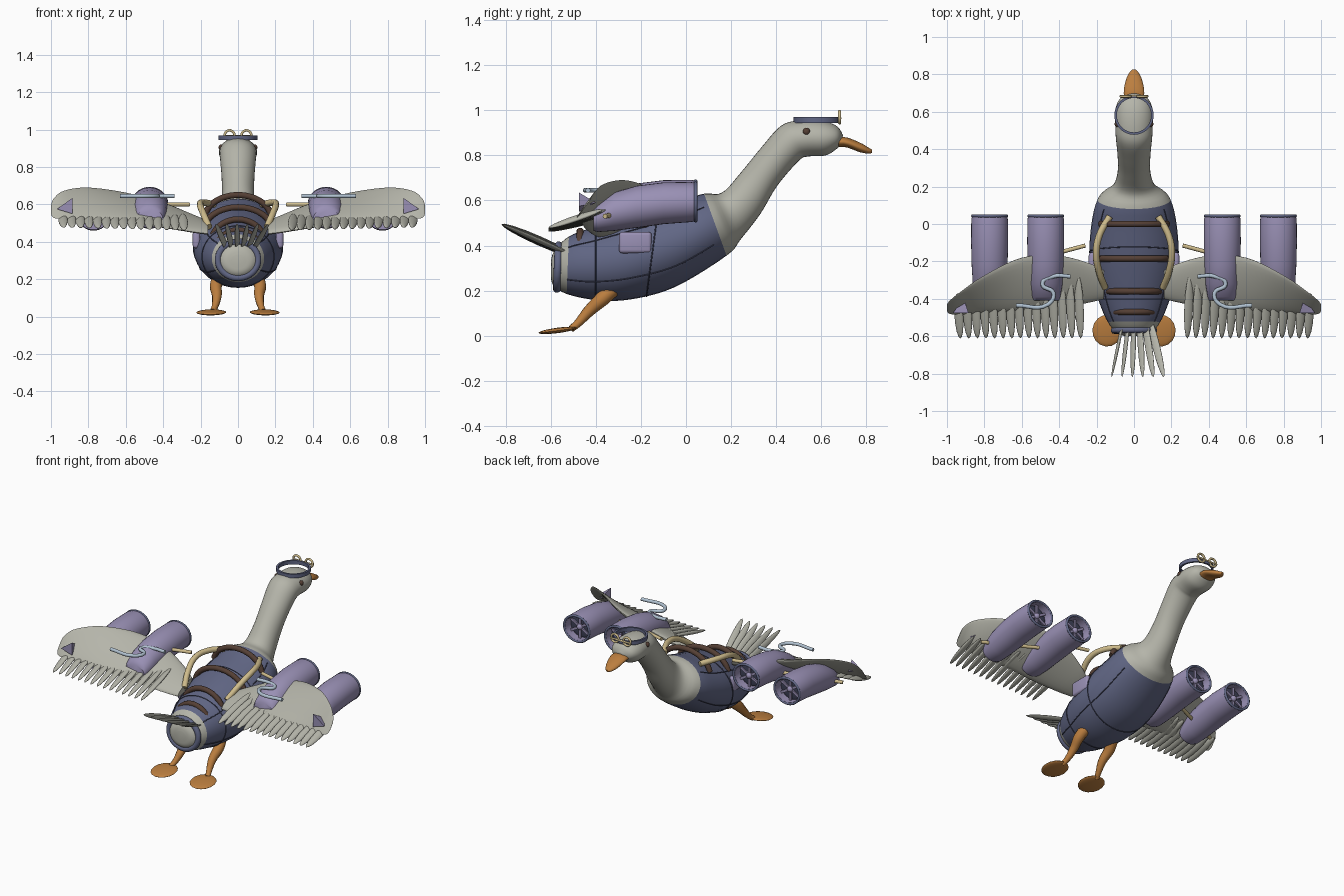
import bpy, bmesh, math
from mathutils import Vector, Matrix

cube = bpy.data.objects.get("Cube")
if cube:
    bpy.data.objects.remove(cube)


def material(name, rgb):
    m = bpy.data.materials.new(name)
    m.use_nodes = True
    m.diffuse_color = (*rgb, 1)
    m.node_tree.nodes["Principled BSDF"].inputs["Base Color"].default_value = (*rgb, 1)
    return m


grey = material("feather grey", (.46, .46, .40))
blue = material("vest blue", (.12, .135, .235))
purple = material("engine purple", (.32, .28, .46))
orange = material("leg orange", (.50, .21, .05))
brown = material("strap brown", (.09, .05, .035))
tan = material("hose tan", (.62, .50, .26))
pale = material("pipe pale blue", (.44, .54, .64))
dark = material("seam slate", (.05, .055, .1))
X, Y, Z = Vector((1, 0, 0)), Vector((0, 1, 0)), Vector((0, 0, 1))


def finish(name, bm, mat, angle=45):
    bmesh.ops.recalc_face_normals(bm, faces=bm.faces)
    me = bpy.data.meshes.new(name)
    bm.to_mesh(me)
    bm.free()
    me.materials.append(mat)
    ob = bpy.data.objects.new(name, me)
    bpy.context.scene.collection.objects.link(ob)
    bpy.ops.object.select_all(action='DESELECT')
    ob.select_set(True)
    bpy.context.view_layer.objects.active = ob
    bpy.ops.object.shade_smooth_by_angle(angle=math.radians(angle))
    return ob


def smooth_stations(st, steps):
    out = []
    for i in range(len(st) - 1):
        p = [Vector(st[max(0, min(len(st) - 1, i + k))]) for k in (-1, 0, 1, 2)]
        for j in range(steps):
            t = j / steps
            out.append(p[1] + .5 * t * (p[2] - p[0] + t * (2 * p[0] - 5 * p[1] + 4 * p[2] - p[3]
                       + t * (3 * (p[1] - p[2]) + p[3] - p[0]))))
    return out + [Vector(st[-1])]


def ring_point(s, axis, a):
    # station: x, then y and z of one edge, y and z of the other edge, half width
    p, q = Vector((s[0], s[1], s[2])), Vector((s[0], s[3], s[4]))
    return (p + q) / 2 + (p - q) / 2 * math.cos(a) + axis * s[5] * math.sin(a)


def loft(name, stations, mat, axis=X, sides=32):
    bm = bmesh.new()
    rings = [[bm.verts.new(ring_point(s, axis, math.tau * k / sides)) for k in range(sides)]
             for s in stations]
    for r, q in zip(rings, rings[1:]):
        for k in range(sides):
            n = (k + 1) % sides
            bm.faces.new((r[k], r[n], q[n], q[k]))
    bm.faces.new(rings[0])
    bm.faces.new(rings[-1])
    return finish(name, bm, mat)


def tube(name, pts, r, mat, radii=None, cyclic=False, kind='BEZIER'):
    cu = bpy.data.curves.new(name, 'CURVE')
    cu.dimensions = '3D'
    cu.bevel_depth, cu.bevel_resolution, cu.resolution_u = r, 3, 6
    cu.use_fill_caps = True
    sp = cu.splines.new(kind)
    points = sp.bezier_points if kind == 'BEZIER' else sp.points
    points.add(len(pts) - 1)
    for i, (p, v) in enumerate(zip(points, pts)):
        p.co = v if kind == 'BEZIER' else (*v, 1)
        p.radius = radii[i] if radii else 1
        if kind == 'BEZIER':
            p.handle_left_type = p.handle_right_type = 'AUTO'
    sp.use_cyclic_u = cyclic
    cu.materials.append(mat)
    ob = bpy.data.objects.new(name, cu)
    bpy.context.scene.collection.objects.link(ob)
    return ob


def ellipsoid(name, a, b, width, thick, mat, roll=0):
    a, b = Vector(a), Vector(b)
    d = (b - a).normalized()
    side = d.cross(Z).normalized()
    m = Matrix((side, d, side.cross(d))).transposed().to_4x4()
    m = Matrix.Translation((a + b) / 2) @ m @ Matrix.Rotation(roll, 4, 'Y')
    m = m @ Matrix.Diagonal((width, (b - a).length / 2, thick, 1))
    bm = bmesh.new()
    bmesh.ops.create_uvsphere(bm, u_segments=16, v_segments=10, radius=1)
    bmesh.ops.transform(bm, matrix=m, verts=bm.verts)
    return finish(name, bm, mat, 80)


def box(name, loc, size, mat, rot=0, bevel=0):
    bm = bmesh.new()
    m = Matrix.Translation(loc) @ Matrix.Rotation(rot, 4, 'Y') @ Matrix.Diagonal((*size, 1))
    bmesh.ops.create_cube(bm, size=1, matrix=m)
    if bevel:
        bmesh.ops.bevel(bm, geom=bm.edges[:], offset=bevel, segments=3, affect='EDGES', profile=.5)
    return finish(name, bm, mat)


# rump, vest, neck and head share one run of sections
bird = [(-.60, .33, -.60, .27, .035), (-.585, .375, -.59, .225, .085), (-.52, .44, -.53, .185, .14),
        (-.4, .485, -.4, .158, .192), (-.2, .55, -.25, .16, .235), (-.02, .60, -.05, .215, .232),
        (.08, .63, .18, .355, .195), (.16, .635, .245, .43, .112), (.24, .72, .33, .54, .087),
        (.33, .83, .405, .665, .088), (.42, .93, .50, .775, .097), (.5, .955, .54, .795, .1),
        (.6, .955, .62, .80, .1), (.67, .93, .67, .83, .075), (.697, .89, .692, .855, .025)]
N = 5
run = smooth_stations([(0, *s) for s in bird], N)
loft("rump", run[:2 * N + 1], grey)
loft("vest", run[2 * N:6 * N + 1], blue)
loft("neck_and_head", run[6 * N:], grey)
tube("rump_ring", [ring_point(run[7], X, math.tau * k / 24) for k in range(24)], .018, blue,
     cyclic=True)
for i in (3 * N, 4 * N + 2):
    tube("vest_seam_hoop", [ring_point(run[i], X, math.tau * k / 32) for k in range(32)], .003,
         dark, cyclic=True)
for a in (.9, 2.1, -.9, -2.1):
    tube("vest_seam", [ring_point(s, X, a) for s in run[2 * N:6 * N]], .003, dark)

# beak
beak = [(.62, .872, .62, .83, .04), (.70, .882, .70, .838, .055), (.77, .858, .77, .815, .043),
        (.81, .835, .81, .808, .024), (.827, .825, .827, .812, .008)]
loft("beak", smooth_stations([(0, *s) for s in beak], 4), orange)

# goggles sitting on the crown
bm = bmesh.new()
rows = []
for rx, ry, z in ((.105, .105, .945), (.105, .105, .97), (.092, .092, .97), (.092, .092, .945)):
    rows.append([bm.verts.new((rx * math.cos(math.tau * k / 32), .582 + ry * math.sin(math.tau * k / 32), z))
                 for k in range(32)])
for i in range(4):
    for k in range(32):
        n = (k + 1) % 32
        bm.faces.new((rows[i][k], rows[i][n], rows[i - 3][n], rows[i - 3][k]))
finish("goggle_band", bm, blue)
tube("goggle_bridge", [(-.075, .685, .965), (.075, .685, .965)], .006, tan)

# straps arching over the back
for y, top, w in ((0, .65, .18), (-.185, .585, .185), (-.36, .52, .145), (-.47, .462, .125)):
    arc = [math.radians(d) for d in range(-80, 81, 20)]
    tube("back_strap", [(w * math.sin(a), y, top - .13 * (1 - math.cos(a))) for a in arc], .017, brown)

# tail fan
for i in range(6):
    ellipsoid("tail_feather", (-.05 + .025 * i, -.48, .345), (-.12 + .056 * i, -.82, .495),
              .022, .007, grey, math.radians(75 - 11 * i))

wing = [(.16, -.25, .50, -.40, .45, .03), (.24, -.21, .535, -.42, .46, .035),
        (.4, -.17, .60, -.45, .485, .04), (.6, -.18, .655, -.465, .51, .04),
        (.8, -.275, .685, -.475, .52, .035), (.93, -.365, .67, -.485, .525, .025),
        (.985, -.41, .63, -.48, .53, .015), (1.0, -.43, .595, -.465, .55, .004)]
engine = [(-.41, .575, .475, .07), (-.39, .60, .47, .078), (-.32, .645, .475, .09),
          (-.22, .675, .488, .096), (-.1, .69, .505, .099), (.02, .692, .514, .098),
          (.045, .688, .518, .094), (.045, .678, .528, .083), (-.01, .678, .528, .08)]

for s, side in ((1, "left_"), (-1, "right_")):
    def m(*pts):
        return [(s * x, y, z) for x, y, z in pts]

    # eye and lens ring
    ellipsoid(side + "eye", *m((.088, .518, .905), (.088, .552, .905)), .016, .017, brown)
    tube(side + "lens_ring", [(s * .045 + .026 * math.cos(k * math.pi / 6), .682,
         .97 + .026 * math.sin(k * math.pi / 6)) for k in range(12)], .007, tan, cyclic=True)

    # wing with trailing feathers
    loft(side + "wing", [(s * t[0], *t[1:]) for t in smooth_stations(wing, 5)], grey,
         Vector((0, .4, .9)), 24)
    for i in range(15):
        x, f = .285 + .046 * i, i / 14
        ellipsoid(side + "wing_feather", *m((x + .015, -.27 - .1 * f, .55 + .01 * f),
                  (x, -.612, .463 + .015 * f)), .025, .012, grey, -s * .35)
    tri = bmesh.new()
    pts = m((.885, -.475, .635), (.968, -.475, .575), (.885, -.475, .55), (.91, -.40, .59))
    bmesh.ops.convex_hull(tri, input=[tri.verts.new(p) for p in pts])
    finish(side + "tip_fin", tri, purple, 20)

    # two ducted engines with fans
    for x, dz in ((.472, 0), (.772, -.01)):
        c = Vector((s * x, 0, .603 + dz))
        loft(side + "engine", [(s * x, y, a + dz, y, b + dz, w) for y, a, b, w in engine], purple)
        hoop = [c + Vector((.091 * math.cos(k * math.pi / 8), .043, .083 * math.sin(k * math.pi / 8)))
                for k in range(16)]
        tube(side + "engine_rim", hoop, .008, blue, cyclic=True)
        ellipsoid(side + "fan_back", c + Y * -.012, c + Y * .0, .078, .074, dark)
        ellipsoid(side + "fan_hub", c + Y * -.01, c + Y * .03, .02, .02, purple)
        for k in range(6):
            a = k * math.pi / 3
            box(side + "fan_blade", c + Vector((.045 * math.sin(a), .008, .045 * math.cos(a))),
                (.016, .008, .06), purple, a)

    # plumbing
    tube(side + "wing_pipe", m((.34, -.28, .645), (.43, -.28, .645), (.49, -.32, .645),
         (.43, -.37, .645), (.46, -.43, .645), (.63, -.435, .645)), .011, pale)
    tube(side + "back_hose", m((.13, .04, .60), (.185, -.06, .61), (.202, -.16, .60),
         (.185, -.26, .55), (.155, -.34, .48)), .018, tan)
    tube(side + "inner_strut", m((.26, -.115, .60), (.39, -.15, .60)), .011, tan)
    tube(side + "outer_strut", m((.5, -.2, .56), (.9, -.36, .53)), .011, tan)

    # side pod, leg and foot
    box(side + "side_pod", (s * .222, -.225, .413), (.04, .145, .095), purple, bevel=.015)
    tube(side + "leg", m((.10, -.31, .22), (.118, -.37, .165), (.113, -.43, .11),
         (.125, -.485, .05), (.135, -.51, .03)), .035, orange, (1, .95, .75, .5, .45))
    ellipsoid(side + "foot", *m((.135, -.485, .034), (.15, -.655, .012)), .08, .012, orange)
